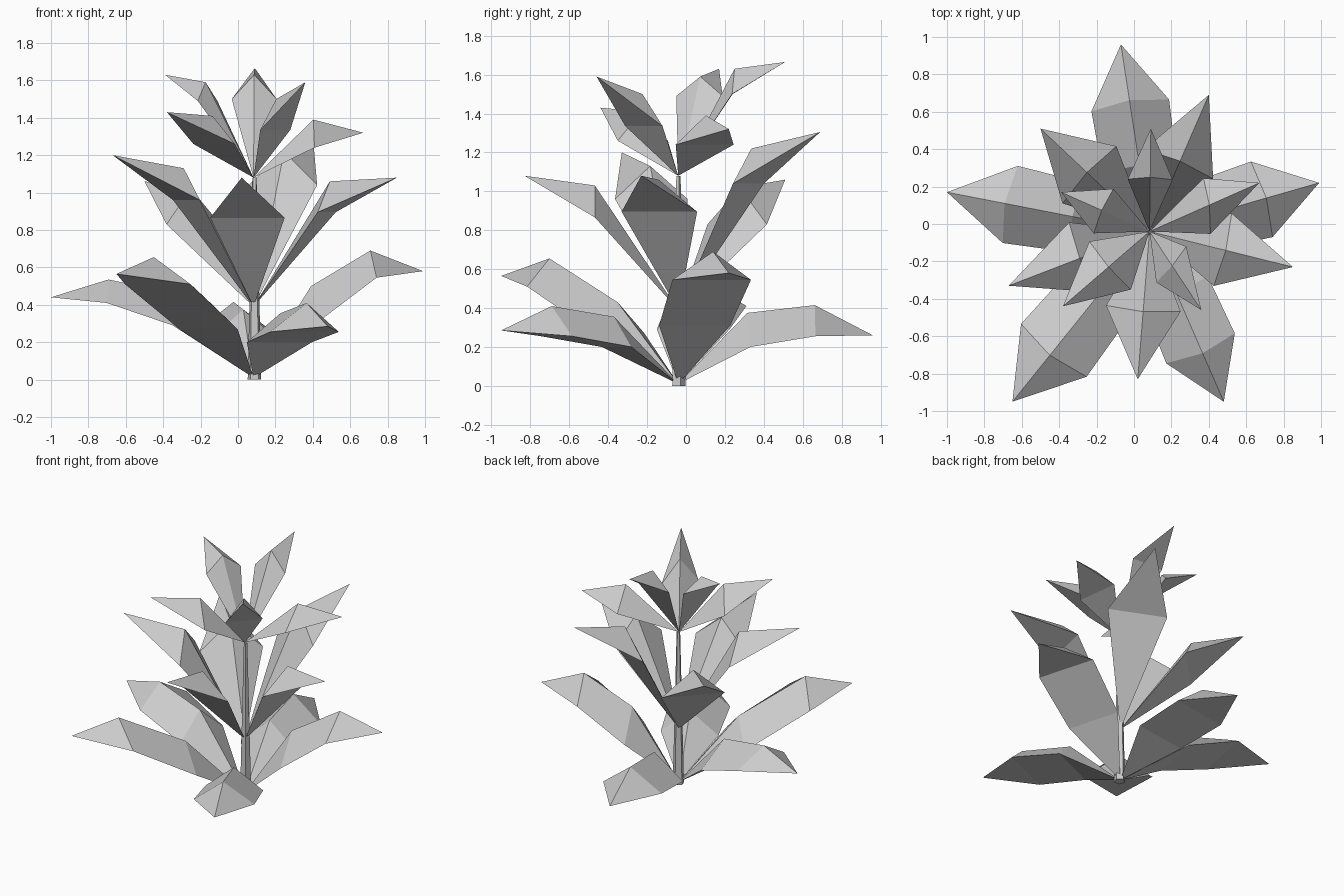
import bpy
import bmesh
from mathutils import Vector

default = bpy.data.objects.get("Cube")
if default:
    bpy.data.objects.remove(default, do_unlink=True)

STEM = Vector((0.083, -0.04, 0))

# Single flat grey for the whole plant
grey = bpy.data.materials.new("plain_grey")
grey.use_nodes = True
colour = (0.6, 0.6, 0.6, 1)
grey.diffuse_color = colour
grey.node_tree.nodes["Principled BSDF"].inputs["Base Color"].default_value = colour


def finish(name, bm):
    """Turn a bmesh into a flat-shaded object."""
    bmesh.ops.recalc_face_normals(bm, faces=bm.faces)
    mesh = bpy.data.meshes.new(name)
    bm.to_mesh(mesh)
    bm.free()
    mesh.materials.append(grey)
    obj = bpy.data.objects.new(name, mesh)
    bpy.context.collection.objects.link(obj)
    return obj


def make_leaf(name, base_height, tip, sections, twist=0.0):
    """Leaf with a raised ridge and a flat underside.
    Each section is (reach, ridge height, edge height, half width)."""
    bm = bmesh.new()
    base = STEM + Vector((0, 0, base_height))
    tip = Vector(tip)
    out = tip - base
    out.z = 0
    out.normalize()
    side = Vector((-out.y, out.x, 0))
    side = (side + out * twist).normalized()

    start = bm.verts.new(base)
    end = bm.verts.new(tip)
    rings = []
    for reach, ridge, edge, half in sections:
        centre = STEM + out * reach * 0.96
        ring = [STEM + out * reach + Vector((0, 0, ridge))]
        for sign in (1, -1):
            ring.append(centre + side * half * sign + Vector((0, 0, edge)))
        rings.append([bm.verts.new(p) for p in ring])

    # Triangular sections: two upper slopes and one underside
    for i in range(3):
        j = (i + 1) % 3
        bm.faces.new((start, rings[0][i], rings[0][j]))
        for inner, outer in zip(rings, rings[1:]):
            bm.faces.new((inner[i], outer[i], outer[j], inner[j]))
        bm.faces.new((end, rings[-1][j], rings[-1][i]))
    return finish(name, bm)


# Tapering stem
bm = bmesh.new()
bmesh.ops.create_cone(bm, cap_ends=True, segments=5,
                      radius1=0.038, radius2=0.012, depth=1.08)
bmesh.ops.translate(bm, verts=bm.verts, vec=STEM + Vector((0.005, 0, 0.54)))
finish("stem", bm)

# Broad lower leaves, bent in two places
lower = {
    "back": ((-.07, .96, .26), [(.36, .375, .2, .2), (.71, .415, .255, .21)]),
    "right": ((-1, .17, .44), [(.42, .46, .29, .19), (.79, .535, .41, .21)]),
    "left": ((.99, .22, .58), [(.32, .5, .31, .19), (.65, .69, .545, .21)]),
    "front_right": ((-.65, -.95, .565), [(.4, .43, .27, .2), (.85, .655, .51, .225)]),
    "front_left": ((.48, -.95, .285), [(.36, .355, .2, .19), (.71, .41, .255, .2)]),
}
for place, (tip, sections) in lower.items():
    make_leaf("lower_leaf_" + place, 0.01, tip, sections)

# Middle leaves, bent once
middle = {
    "front": ((.02, -.83, 1.08), (.43, 1.03, .865, .2)),
    "left": ((.85, -.23, 1.08), (.42, 1.06, .895, .2)),
    "back_left": ((.4, .69, 1.305), (.41, 1.22, 1.04, .2)),
    "back_right": ((-.5, .51, 1.06), (.46, 1.02, .83, .21)),
    "right": ((-.67, -.33, 1.2), (.4, 1.13, .96, .2)),
}
for place, (tip, section) in middle.items():
    make_leaf("middle_leaf_" + place, 0.39, tip, [section])

# Small upper leaves, some slightly twisted
upper = {
    "back": ((.09, .51, 1.665), (.29, 1.63, 1.5, .12), 0),
    "left": ((.67, .22, 1.32), (.35, 1.39, 1.24, .15), .3),
    "front_left": ((.36, -.46, 1.59), (.22, 1.5, 1.335, .125), -.3),
    "front_right": ((-.38, -.44, 1.43), (.29, 1.41, 1.26, .17), 0),
    "back_right": ((-.39, .17, 1.63), (.28, 1.59, 1.49, .13), 0),
}
for place, (tip, section, twist) in upper.items():
    make_leaf("upper_leaf_" + place, 1.08, tip, [section], twist)
